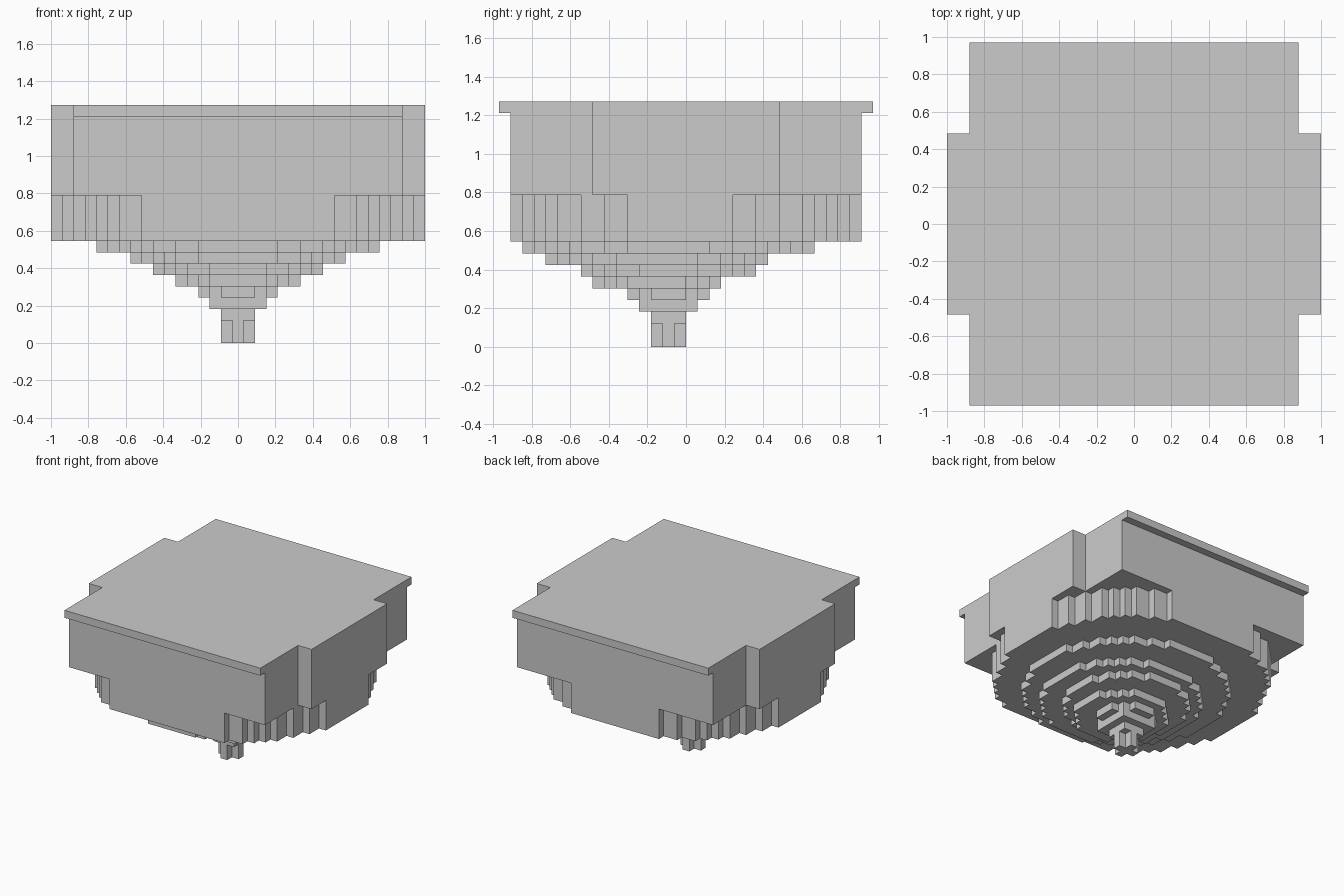
import bpy
import bmesh
import math

U = 2 / 33  # size of one block

old = bpy.data.objects.get("Cube")
if old:
    bpy.data.objects.remove(old, do_unlink=True)

grey = bpy.data.materials.new("plain_grey")
grey.use_nodes = True
grey.diffuse_color = (0.6, 0.6, 0.6, 1)
grey.node_tree.nodes["Principled BSDF"].inputs["Base Color"].default_value = (0.6, 0.6, 0.6, 1)


def slab(name, rows, z0, z1):
    """Extrude a stepped, left-right symmetric outline; rows are (y start, y end, half width)."""
    merged = []
    for start, end, half in rows:
        if merged and merged[-1][2] == half:
            merged[-1][1] = end
        else:
            merged.append([start, end, half])
    side = [(h, y) for a, b, h in merged for y in (a, b)]
    outline = side + [(-x, y) for x, y in reversed(side)]

    bm = bmesh.new()
    base = bm.faces.new([bm.verts.new((x * U, y * U, z0 * U)) for x, y in outline])
    new = bmesh.ops.extrude_face_region(bm, geom=[base], use_keep_orig=True)["geom"]
    top = [v for v in new if isinstance(v, bmesh.types.BMVert)]
    bmesh.ops.translate(bm, verts=top, vec=(0, 0, (z1 - z0) * U))
    bmesh.ops.recalc_face_normals(bm, faces=bm.faces[:])
    mesh = bpy.data.meshes.new(name)
    bm.to_mesh(mesh)
    bm.free()
    mesh.materials.append(grey)
    obj = bpy.data.objects.new(name, mesh)
    bpy.context.collection.objects.link(obj)
    return obj


def disc_rows(diameter, front, clip=15):
    """Rows of a block-built disc whose front edge lies at y = front."""
    radius = diameter / 2
    rows = []
    for i in range(diameter):
        y = front + i
        if -clip <= y < clip:
            dy = i + 0.5 - radius
            rows.append((y, y + 1, math.floor(math.sqrt(radius ** 2 - dy ** 2)) + 0.5))
    return rows


def cross_rows(depth, wide, narrow):
    """Wide middle band between narrower front and back bands."""
    return [(-depth, -8, narrow), (-8, 8, wide), (8, depth, narrow)]


# Top plate with overhanging front and back lips, and the main body
slab("top_plate", cross_rows(16, 16.5, 14.5), 20, 21)
slab("main_body", cross_rows(15, 16.5, 14.5), 13, 20)

# Large rounded drum, cut flat at front and back
slab("rounded_drum", disc_rows(33, -17), 9, 13)

# Stepped discs tapering downwards: diameter, front edge, bottom level
for diameter, front, level in ((25, -14, 8), (19, -12, 7), (15, -9, 6), (11, -8, 5), (7, -5, 4)):
    slab(f"stepped_disc_{level}", disc_rows(diameter, front), level, level + 1)

# Square collar, stem block and cross-shaped tip
slab("square_collar", [(-4, 1, 2.5)], 3, 4)
slab("stem_block", [(-3, 0, 1.5)], 2, 3)
slab("cross_tip", [(-3, -2, 0.5), (-2, -1, 1.5), (-1, 0, 0.5)], 0, 2)
